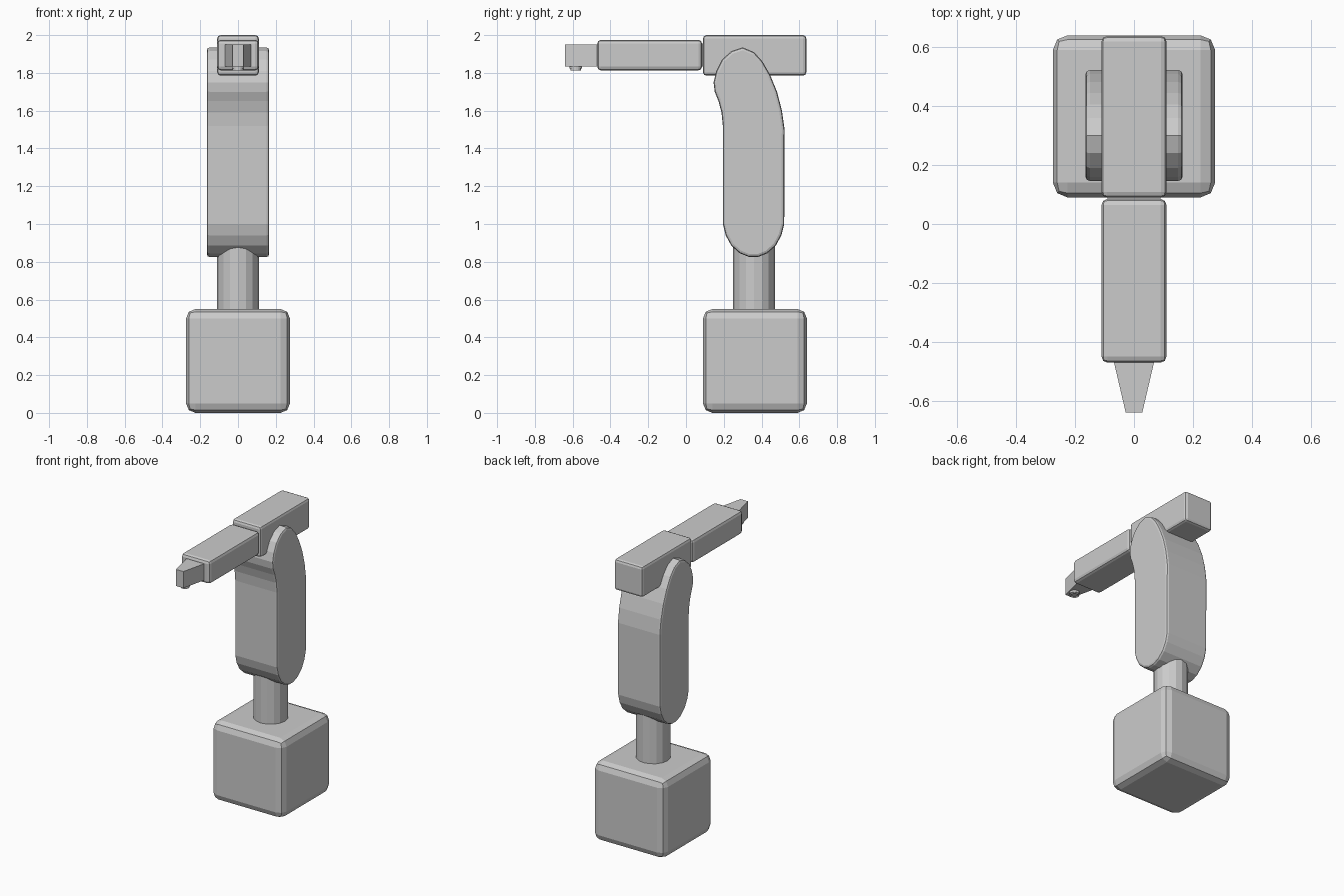
import bpy, bmesh, math
from mathutils import Matrix

if "Cube" in bpy.data.objects:
    bpy.data.objects.remove(bpy.data.objects["Cube"])


def finish(name, bm, bevel=0, segments=2):
    bmesh.ops.recalc_face_normals(bm, faces=bm.faces)
    mesh = bpy.data.meshes.new(name)
    bm.to_mesh(mesh)
    bm.free()
    ob = bpy.data.objects.new(name, mesh)
    bpy.context.collection.objects.link(ob)
    if bevel:
        m = ob.modifiers.new("Bevel", 'BEVEL')
        m.width = bevel
        m.segments = segments
        m.limit_method = 'ANGLE'
        m.angle_limit = math.radians(45)
    return ob


def box(name, hx, y0, y1, z0, z1, bevel=0, segments=2, front_hx=None):
    bm = bmesh.new()
    bmesh.ops.create_cube(bm, size=1)
    for v in bm.verts:
        w = front_hx if front_hx and v.co.y < 0 else hx
        v.co = (math.copysign(w, v.co.x), y0 if v.co.y < 0 else y1,
                z0 if v.co.z < 0 else z1)
    return finish(name, bm, bevel, segments)


def cylinder(name, r, y, z0, z1, sides=16):
    bm = bmesh.new()
    bmesh.ops.create_cone(bm, cap_ends=True, segments=sides, radius1=r, radius2=r,
                          depth=z1 - z0, matrix=Matrix.Translation((0, y, (z0 + z1) / 2)))
    return finish(name, bm)


# Base block and turning column
box("base", 0.275, 0.09, 0.64, 0.005, 0.555, 0.05)
cylinder("column", 0.11, 0.36, 0.5, 0.92)

# Upright arm: side profile (y, z) extruded across x
profile = [(0.52, 1.0), (0.522, 1.5), (0.508, 1.6), (0.482, 1.7), (0.445, 1.79),
           (0.405, 1.86), (0.36, 1.91), (0.30, 1.935), (0.24, 1.915), (0.19, 1.87),
           (0.16, 1.81), (0.146, 1.75), (0.152, 1.70), (0.172, 1.65), (0.188, 1.59),
           (0.195, 1.52), (0.195, 1.0), (0.21, 0.94), (0.24, 0.885), (0.285, 0.845),
           (0.335, 0.825), (0.38, 0.825), (0.43, 0.845), (0.475, 0.885), (0.505, 0.94)]
bm = bmesh.new()
face = bm.faces.new([bm.verts.new((-0.165, y, z)) for y, z in profile])
ext = bmesh.ops.extrude_face_region(bm, geom=[face])
bmesh.ops.translate(bm, vec=(0.33, 0, 0),
                    verts=[v for v in ext["geom"] if isinstance(v, bmesh.types.BMVert)])
finish("upright_arm", bm, 0.015)

# Horizontal arm: elbow housing, joint and forearm
box("elbow_housing", 0.11, 0.09, 0.637, 1.785, 2.0, 0.018)
box("elbow_joint", 0.09, 0.06, 0.11, 1.835, 1.955)
box("forearm", 0.11, -0.47, 0.085, 1.813, 1.975, 0.02)

# Tapered wrist and tool socket with a recessed underside
box("wrist", 0.07, -0.64, -0.46, 1.835, 1.95, front_hx=0.028)
cylinder("tool_collar", 0.033, -0.583, 1.822, 1.838)
bm = bmesh.new()
bmesh.ops.create_circle(bm, cap_ends=True, segments=16, radius=0.028,
                        matrix=Matrix.Translation((0, -0.583, 1.825)))
ext = bmesh.ops.extrude_face_region(bm, geom=bm.faces[:])
bmesh.ops.translate(bm, vec=(0, 0, -0.012),
                    verts=[v for v in ext["geom"] if isinstance(v, bmesh.types.BMVert)])
bottom = [f for f in ext["geom"] if isinstance(f, bmesh.types.BMFace)]
bmesh.ops.inset_region(bm, faces=bottom, thickness=0.008)
bmesh.ops.translate(bm, vec=(0, 0, 0.006), verts=bottom[0].verts[:])
finish("tool_socket", bm)

# Stand the model exactly on the ground
bpy.data.objects["base"].location.z = -0.005
